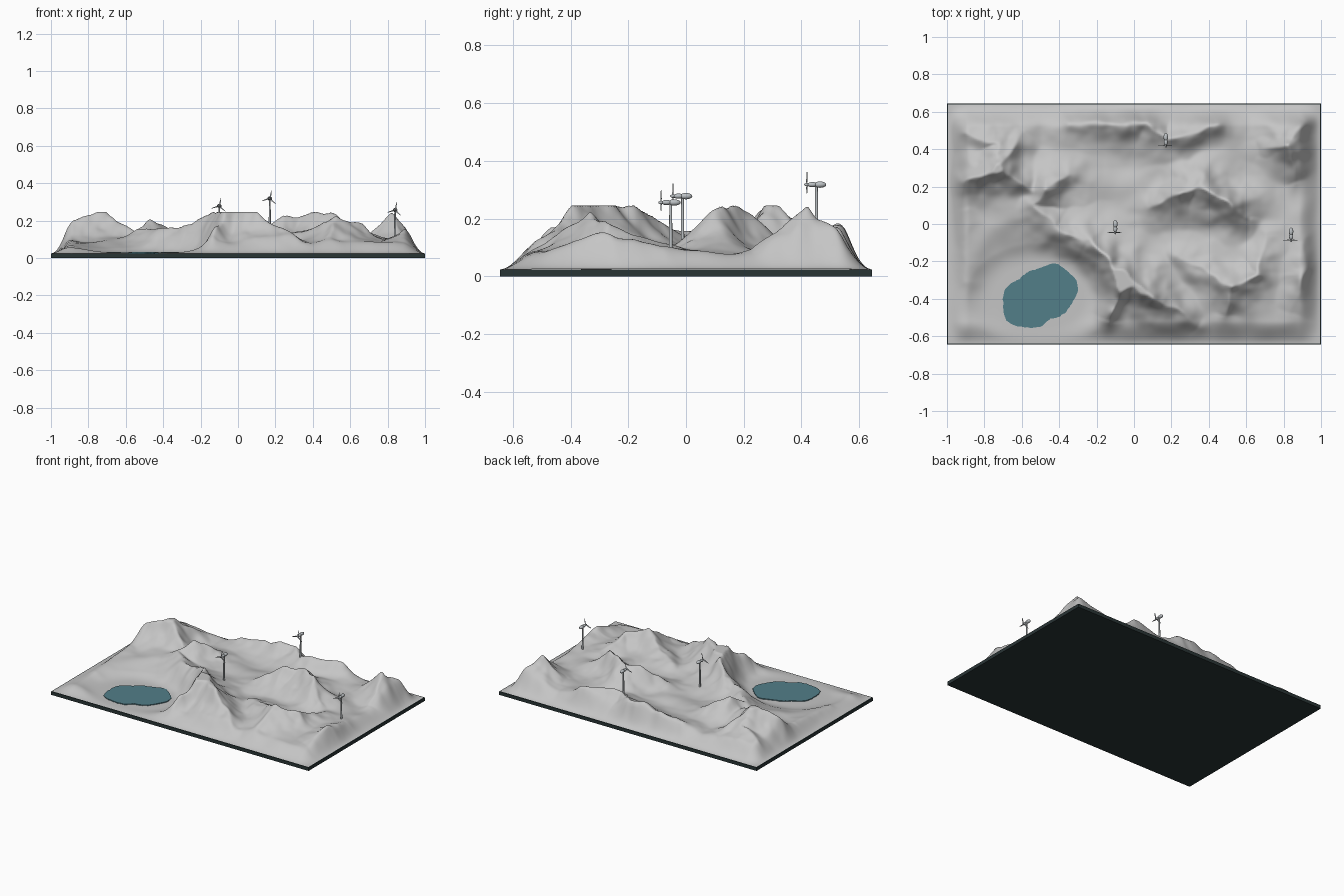
import bpy, bmesh, math, random
from mathutils import Vector, noise

if "Cube" in bpy.data.objects:
    bpy.data.objects.remove(bpy.data.objects["Cube"])

random.seed(4)
HX, HY, BASE = 1.0, 0.645, 0.024
LAKE_X, LAKE_Y, LAKE_Z = -.505, -.388, .031


def material(name, rgb):
    m = bpy.data.materials.new(name)
    m.diffuse_color = (*rgb, 1)
    m.use_nodes = True
    m.node_tree.nodes["Principled BSDF"].inputs["Base Color"].default_value = m.diffuse_color
    return m


rock = material("pale rock", (0.56, 0.56, 0.56))
slate = material("dark slate", (0.022, 0.035, 0.036))
water = material("lake teal", (0.085, 0.21, 0.25))
metal = material("turbine grey", (0.50, 0.53, 0.55))


def finish(name, bm, mat, smooth=None):
    bmesh.ops.recalc_face_normals(bm, faces=bm.faces)
    me = bpy.data.meshes.new(name)
    bm.to_mesh(me)
    bm.free()
    me.materials.append(mat)
    ob = bpy.data.objects.new(name, me)
    bpy.context.collection.objects.link(ob)
    if smooth:
        bpy.ops.object.select_all(action='DESELECT')
        ob.select_set(True)
        bpy.context.view_layer.objects.active = ob
        bpy.ops.object.shade_smooth_by_angle(angle=math.radians(smooth))
    return ob


# Main summits, shared by the ridges that meet there
NW, NE = (-.74, .29, .228), (.83, .43, .218)
SOUTH, SE = (-.06, -.30, .26), (.54, -.33, .20)

# Mountain ridges: crest points (x, y, height)
RIDGES = [
    # north-west massif and its arms
    [(-.90, .22, .18), NW, (-.55, .18, .14)],
    [NW, (-.73, .44, .17), (-.90, .48, .13)],
    [NW, (-.58, .50, .10)],
    # long diagonal ridge to the south summit
    [(-.34, .26, .15), (-.46, .20, .205), (-.54, .10, .155), (-.42, -.03, .15), (-.24, -.10, .185), SOUTH],
    [SOUTH, (.06, -.36, .265), (.34, -.54, .09)],
    [SOUTH, (-.14, -.52, .11)],
    # central range
    [(.08, .08, .13), (.33, .20, .238), (.53, .10, .23), (.62, .02, .12)],
    # northern range
    [(-.35, .53, .13), (.05, .55, .19), (.18, .46, .17), (.43, .55, .16)],
    # north-east summit
    [(.66, .40, .10), NE, (.90, .52, .14)],
    [NE, (.88, .22, .09)],
    # south-east range
    [(.25, -.17, .12), SE, (.66, -.28, .17), (.72, -.05, .11)],
    [SE, (.50, -.48, .11)],
    [(.90, -.10, .11), (.91, -.26, .165), (.84, -.48, .09)],
    # low western rise
    [(-.90, .05, .10), (-.91, -.30, .07)],
]


def smoothstep(t):
    t = max(0.0, min(1.0, t))
    return t * t * (3 - 2 * t)


def height(x, y):
    # Warp the position so crests and slopes wander like eroded rock
    p = Vector((x * 5, y * 5, 1.7))
    q = Vector((x * 12, y * 12, 6.1))
    wx = x + .028 * noise.noise(p) + .020 * noise.noise(q)
    wy = y + .028 * noise.noise(p + Vector((9, 4, 2))) + .020 * noise.noise(q + Vector((3, 8, 5)))
    lake = math.hypot((x - LAKE_X) / .40, (y - LAKE_Y) / .29)
    open_land = smoothstep((lake - .65) / .85)
    floor = .034 + .045 * open_land + .020 * open_land * noise.noise(p * 1.3)
    total = 0.0
    for pts in RIDGES:
        best = 0.0
        for (ax, ay, az), (bx, by, bz) in zip(pts, pts[1:]):
            dx, dy = bx - ax, by - ay
            t = max(0, min(1, ((wx - ax) * dx + (wy - ay) * dy) / (dx * dx + dy * dy)))
            d = math.hypot(wx - ax - t * dx, wy - ay - t * dy)
            if d < .4:
                crest = az + t * (bz - az)
                width = .052 + .2 * crest      # taller ridges are broader
                best = max(best, (crest - floor) * math.exp(-(d / width) ** 1.3))
        total += best ** 5
    rise = total ** .2
    # Gullies cut into the slopes
    rise *= 1.03 + .20 * noise.noise(q * .9) + .07 * noise.noise(q * 1.9)
    z = min(floor + rise, .245)
    # Slope down to the board at all four edges
    edge = smoothstep((HX - abs(x)) / .12) * smoothstep((HY - abs(y)) / .125)
    z = BASE + (z - BASE) * edge
    # Level ground beneath the lake
    flat = smoothstep((1.0 - lake) / .4)
    return z + (LAKE_Z - .004 - z) * flat


# Base board
bm = bmesh.new()
bmesh.ops.create_cube(bm, size=1)
bmesh.ops.scale(bm, vec=(2 * HX, 2 * HY, BASE), verts=bm.verts)
bmesh.ops.translate(bm, vec=(0, 0, BASE / 2), verts=bm.verts)
finish("base_board", bm, slate)

# Terrain surface
bm = bmesh.new()
bmesh.ops.create_grid(bm, x_segments=220, y_segments=142, size=1)
for v in bm.verts:
    v.co.x *= HX - .005
    v.co.y *= HY - .005
    v.co.z = height(v.co.x, v.co.y) + .0005
finish("terrain", bm, rock, 75)

# Lake plate: slanted oval with a ragged shore
bm = bmesh.new()
ring = []
for i in range(90):
    a = math.tau * i / 90
    r = .176 + .036 * math.cos(2 * (a - .50)) + .006 * math.sin(7 * a) + random.uniform(-.003, .003)
    ring.append(bm.verts.new((LAKE_X + r * math.cos(a), LAKE_Y + r * math.sin(a), LAKE_Z - .006)))
face = bm.faces.new(ring)
top = bmesh.ops.extrude_face_region(bm, geom=[face])
bmesh.ops.translate(bm, vec=(0, 0, .008), verts=[e for e in top["geom"] if isinstance(e, bmesh.types.BMVert)])
finish("lake", bm, water)


def ellipsoid(bm, centre, radii):
    vs = bmesh.ops.create_uvsphere(bm, u_segments=16, v_segments=10, radius=1)["verts"]
    for v in vs:
        v.co = Vector([c + r * k for c, r, k in zip(centre, radii, v.co)])


def turbine(tag, x, y, hub_z):
    foot = height(x, y) - .006
    # Tapered tower
    bm = bmesh.new()
    vs = bmesh.ops.create_cone(bm, cap_ends=True, segments=14, radius1=.0065, radius2=.0045,
                               depth=hub_z - foot)["verts"]
    bmesh.ops.translate(bm, vec=(x, y, (hub_z + foot) / 2), verts=vs)
    finish("tower_" + tag, bm, metal, 40)
    # Nacelle and hub
    bm = bmesh.new()
    ellipsoid(bm, (x, y + .012, hub_z), (.012, .022, .011))
    ellipsoid(bm, (x, y - .014, hub_z), (.011, .018, .009))
    ellipsoid(bm, (x, y - .032, hub_z), (.006, .011, .006))
    finish("nacelle_" + tag, bm, metal, 50)
    # Three tapered blades facing the front
    bm = bmesh.new()
    for k in range(3):
        a = math.radians(78 + 120 * k)
        out = Vector((math.cos(a), 0, math.sin(a)))
        side = Vector((-out.z, .35, out.x))
        c = Vector((x, y - .032, hub_z))
        outline = [(.003, -.002), (.012, -.005), (.044, -.001), (.044, .001), (.012, .003)]
        f = bm.faces.new([bm.verts.new(c + out * r + side * s) for r, s in outline])
        ext = bmesh.ops.extrude_face_region(bm, geom=[f])
        bmesh.ops.translate(bm, vec=(0, -.002, 0),
                            verts=[e for e in ext["geom"] if isinstance(e, bmesh.types.BMVert)])
    finish("rotor_" + tag, bm, metal)


turbine("middle", -.10, -.012, .278)
turbine("north", .17, .452, .318)
turbine("east", .84, -.053, .256)
